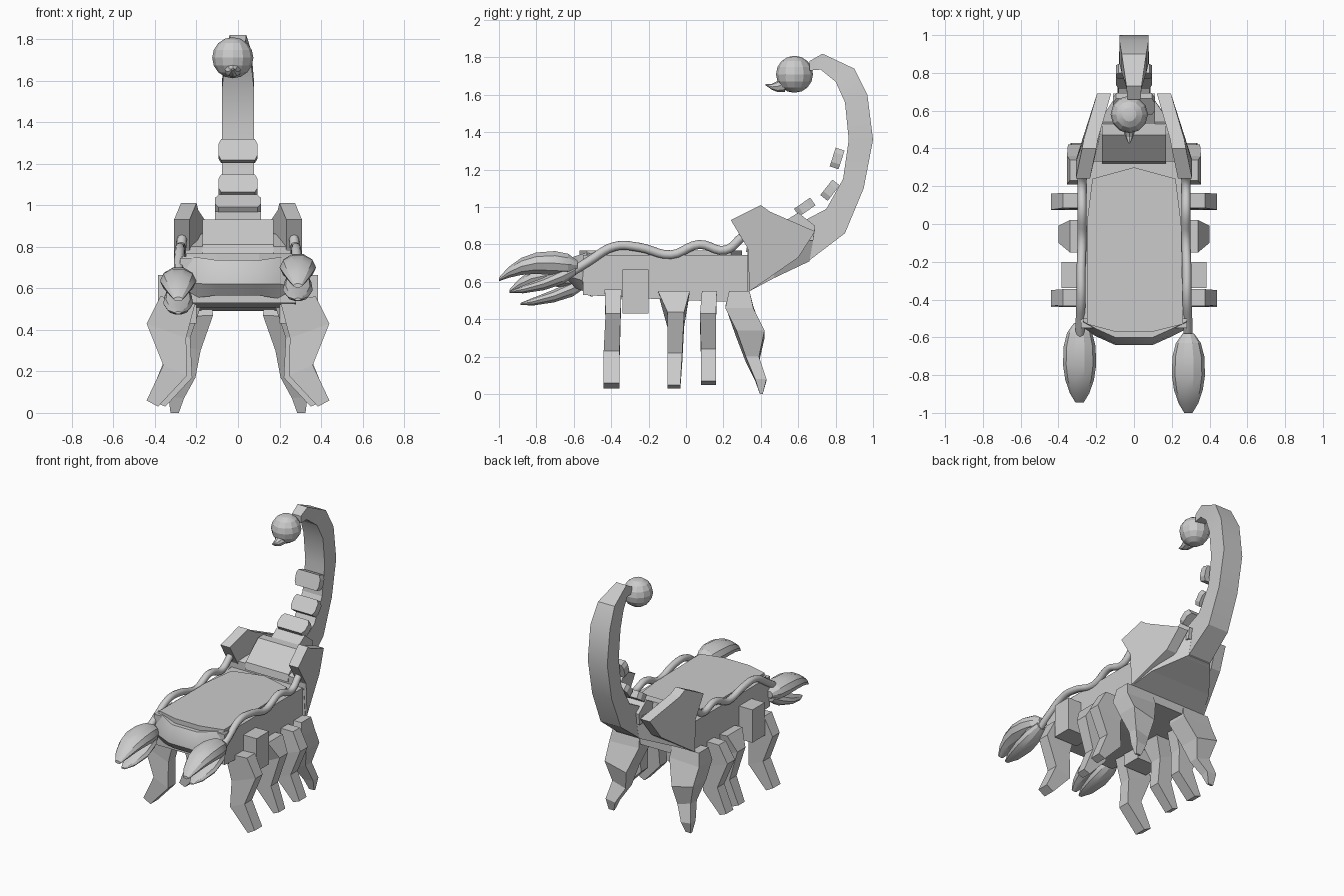
import bpy, bmesh
from math import cos, sin, pi, radians
from mathutils import Vector

if "Cube" in bpy.data.objects:
    bpy.data.objects.remove(bpy.data.objects["Cube"])


def loft(name, rings, smooth=None):
    """Closed skin through rings that all have the same point count."""
    bm = bmesh.new()
    vs = [[bm.verts.new(p) for p in r] for r in rings]
    n = len(rings[0])
    for a, b in zip(vs, vs[1:]):
        for i in range(n):
            bm.faces.new((a[i], a[(i + 1) % n], b[(i + 1) % n], b[i]))
    bm.faces.new(vs[0])
    bm.faces.new(vs[-1])
    bmesh.ops.recalc_face_normals(bm, faces=bm.faces)
    me = bpy.data.meshes.new(name)
    bm.to_mesh(me)
    bm.free()
    ob = bpy.data.objects.new(name, me)
    bpy.context.collection.objects.link(ob)
    if smooth:
        bpy.ops.object.select_all(action='DESELECT')
        bpy.context.view_layer.objects.active = ob
        ob.select_set(True)
        bpy.ops.object.shade_smooth_by_angle(angle=radians(smooth))
    return ob


def mirror(ob):
    ob.modifiers.new("mirror", 'MIRROR')
    return ob


def prism_x(name, prof, x0, x1):
    return loft(name, [[(x, y, z) for y, z in prof] for x in (x0, x1)])


def prism_z(name, prof, z0, z1):
    return loft(name, [[(x, y, z) for x, y in prof] for z in (z0, z1)])


def oval_loft(name, stations, x, dy=0, dz=0, n=10):
    """Elliptical rings along y: (y, z, x radius, z radius)."""
    return loft(name, [[(x + rx * cos(2 * pi * i / n), y + dy, z + dz + rz * sin(2 * pi * i / n))
                        for i in range(n)] for y, z, rx, rz in stations], 22)


def slab(name, y, z, w, length, thick, angle):
    """Octagonal tail plate, tilted in the side plane."""
    u = Vector((0, cos(angle), sin(angle)))
    v = Vector((0, -sin(angle), cos(angle)))
    ends = [(-1, .86), (-.5, 1), (.5, 1), (1, .86)]
    outline = [(s, k) for s, k in ends] + [(s, -k) for s, k in reversed(ends)]
    c = Vector((0, y, z))
    return loft(name, [[c + Vector((w * k, 0, 0)) + u * s * length / 2 + v * t * thick / 2
                        for s, k in outline] for t in (-1, 1)])


# body and back plate
prism_x("body", [(-.55, .53), (-.1, .505), (.34, .49), (.34, .745), (-.55, .745)], -.28, .28)
prism_z("back_plate", [(-.25, -.53), (-.1, -.57), (.1, -.57), (.26, -.53), (.25, 0), (.22, .24),
                       (0, .30), (-.22, .24), (-.25, 0)], .72, .768)

# head: rounded front bulging in the middle
head = []
for x, y, lo, hi in [(-.27, -.555, .54, .755), (-.2, -.595, .555, .75), (-.1, -.64, .565, .735),
                     (.1, -.64, .565, .735), (.2, -.595, .55, .75), (.28, -.555, .52, .755)]:
    m = (lo + hi) / 2
    head.append([(x, -.5, lo), (x, y + .05, lo), (x, y, m - .03), (x, y + .01, m + .03),
                 (x, y + .04, hi), (x, -.5, hi)])
loft("head", head, 40)

# tail base hull narrowing towards the tail
loft("tail_base", [[(-w, y0, a), (w, y0, a), (w * .95, y1, b), (-w * .95, y1, b)]
                   for w, y0, a, y1, b in [(.30, .33, .545, .33, .80), (.24, .47, .62, .48, .86),
                                           (.09, .66, .71, .69, .88)]])
prism_x("tail_base_ramp", [(.32, .76), (.33, .81), (.47, .93), (.53, .93), (.55, .80)], -.17, .17)
prism_x("tail_base_step", [(.50, .82), (.52, .92), (.60, .97), (.69, .90), (.68, .82)], -.11, .11)

# shoulder plates flanking the tail base
plate = [(.34, .55), (.60, .73), (.69, .87), (.45, .975), (.40, 1.01), (.24, .93), (.33, .78)]
mirror(loft("shoulder_plate",
            [[(.308 - t - .32 * max(y - .34, 0) - .2 * max(z - .94, 0), y, z) for y, z in plate]
             for t in (0, .075)]))

# tail: outer point, inner point, half width
tail = [((.64, .70), (.58, .90), .09), ((.85, .86), (.75, .99), .08), ((.95, 1.10), (.84, 1.15), .077),
        ((1.0, 1.36), (.87, 1.36), .077), ((.97, 1.60), (.85, 1.56), .077), ((.90, 1.74), (.80, 1.67), .065),
        ((.73, 1.82), (.72, 1.735), .04), ((.66, 1.78), (.66, 1.73), .035)]
loft("tail", [[(-w, *o), (w, *o), (w, *i), (-w, *i)] for o, i, w in tail], 20)

# plates on the inner curve of the tail
for k, (y, z, w, a) in enumerate([(.635, 1.0, .11, 35), (.77, 1.09, .095, 52), (.808, 1.26, .095, 72)]):
    slab(f"tail_plate_{k + 1}", y, z, w, .105, .05, radians(a))

# venom bulb and stinger
bpy.ops.mesh.primitive_uv_sphere_add(segments=12, ring_count=8, radius=.099, location=(-.025, .58, 1.71))
bpy.context.object.name = "tail_bulb"
bpy.ops.object.shade_smooth_by_angle(angle=radians(20))
oval_loft("stinger", [(.53, 1.66, .045, .045), (.49, 1.645, .03, .03), (.46, 1.643, .02, .016),
                      (.425, 1.655, .004, .004)], -.025, n=8)

# pincers: upper claw and thumb, left one sits lower and further back
upper = [(-.58, .69, .03, .025), (-.63, .693, .066, .06), (-.70, .70, .084, .068), (-.80, .70, .088, .06),
         (-.88, .683, .076, .048), (-.95, .65, .052, .03), (-1.0, .613, .022, .01)]
thumb = [(-.59, .665, .035, .03), (-.66, .63, .065, .045), (-.76, .59, .072, .036),
         (-.87, .56, .05, .022), (-.94, .547, .015, .006)]
for side, x, dy, dz in (("right", .288, 0, 0), ("left", -.288, .055, -.065)):
    oval_loft(f"{side}_upper_claw", upper, x, dy, dz)
    oval_loft(f"{side}_thumb", thumb, x, dy, dz)

# wavy arm tubes along both top edges
cu = bpy.data.curves.new("arm_tube", 'CURVE')
cu.dimensions = '3D'
cu.bevel_depth = .024
cu.bevel_resolution = 2
cu.resolution_u = 5
cu.use_fill_caps = True
pts = [(.285, -.63, .64), (.285, -.52, .71), (.28, -.38, .79), (.28, -.25, .785), (.275, -.08, .745),
       (.275, .07, .80), (.275, .21, .77), (.27, .30, .84)]
for s in (1, -1):
    sp = cu.splines.new('BEZIER')
    sp.bezier_points.add(len(pts) - 1)
    for bp, (x, y, z) in zip(sp.bezier_points, pts):
        bp.co = (s * x, y, z)
        bp.handle_left_type = bp.handle_right_type = 'AUTO'
bpy.context.collection.objects.link(bpy.data.objects.new("arm_tubes", cu))


def leg(name, stations):
    """Zigzag leg: (z outer, x outer, z inner, x inner, y min, y max)."""
    mirror(loft(name, [[(xo, a, zo), (xo, b, zo), (xi, b, zi), (xi, a, zi)]
                       for zo, xo, zi, xi, a, b in stations]))


# four pairs of legs and the hip blocks
leg("front_leg", [(.56, .375, .55, .20, -.435, -.345), (.43, .44, .36, .25, -.43, -.35),
                  (.23, .36, .18, .245, -.44, -.355), (.06, .44, .03, .385, -.44, -.355)])
leg("second_leg", [(.55, .34, .54, .17, -.15, .02), (.44, .40, .36, .23, -.10, -.01),
                   (.22, .33, .17, .22, -.10, -.02), (.05, .395, .03, .35, -.10, -.03)])
leg("third_leg", [(.55, .375, .55, .20, .085, .165), (.43, .44, .36, .25, .075, .16),
                  (.24, .36, .19, .245, .08, .16), (.07, .43, .05, .38, .08, .16)])
leg("rear_leg", [(.55, .34, .55, .13, .23, .34), (.46, .355, .47, .12, .21, .36),
                 (.34, .35, .30, .18, .27, .42), (.20, .31, .17, .205, .32, .39),
                 (.08, .335, .07, .26, .37, .43), (.0, .325, .0, .285, .395, .41)])
mirror(prism_x("hip_block", [(-.34, .43), (-.2, .43), (-.2, .665), (-.34, .665)], .2, .385))
